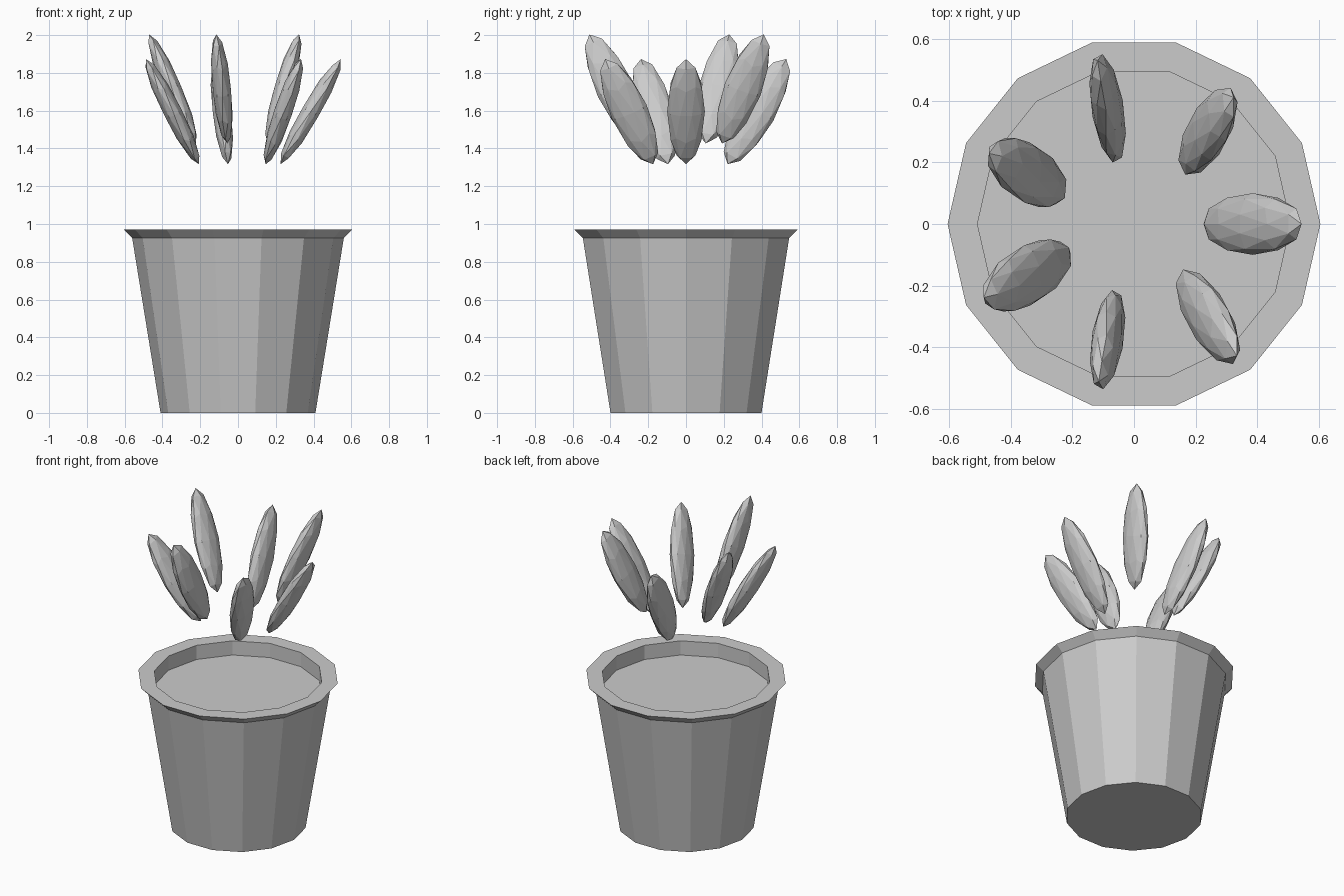
import bpy, bmesh
from math import sin, cos, pi

if "Cube" in bpy.data.objects:
    bpy.data.objects.remove(bpy.data.objects["Cube"])

SIDES = 14


def finish(bm, name):
    bmesh.ops.recalc_face_normals(bm, faces=bm.faces[:])
    mesh = bpy.data.meshes.new(name)
    bm.to_mesh(mesh)
    bm.free()
    ob = bpy.data.objects.new(name, mesh)
    bpy.context.collection.objects.link(ob)
    return ob


def lathe(name, profile):
    """Sweep a (radius, z) profile into flat sides and cap both ends."""
    bm = bmesh.new()
    rings = [[bm.verts.new((r * cos(2 * pi * i / SIDES), r * sin(2 * pi * i / SIDES), z))
              for i in range(SIDES)] for r, z in profile]
    for a, b in zip(rings, rings[1:]):
        for i in range(SIDES):
            j = (i + 1) % SIDES
            bm.faces.new((a[i], a[j], b[j], b[i]))
    bm.faces.new(rings[0])
    bm.faces.new(rings[-1])
    return finish(bm, name)


# Tapered pot with flared rim; the last ring is capped as the soil surface
lathe("pot", [(0.41, 0), (0.56, 0.925), (0.605, 0.97), (0.508, 0.97), (0.508, 0.876)])

# Seven floating leaves, alternately low and high, leaning outwards
for k in range(7):
    a = 2 * pi * k / 7
    high = k % 2 == 1
    tilt = 0.45 if high else 0.52
    bm = bmesh.new()
    bmesh.ops.create_icosphere(bm, subdivisions=2, radius=1)
    leaf = finish(bm, f"leaf_{k + 1}")
    leaf.scale = (0.05, 0.1, 0.32)
    leaf.rotation_euler = (-tilt * sin(a), tilt * cos(a), 0)
    leaf.location = (0.385 * cos(a), 0.385 * sin(a), 1.715 if high else 1.595)
